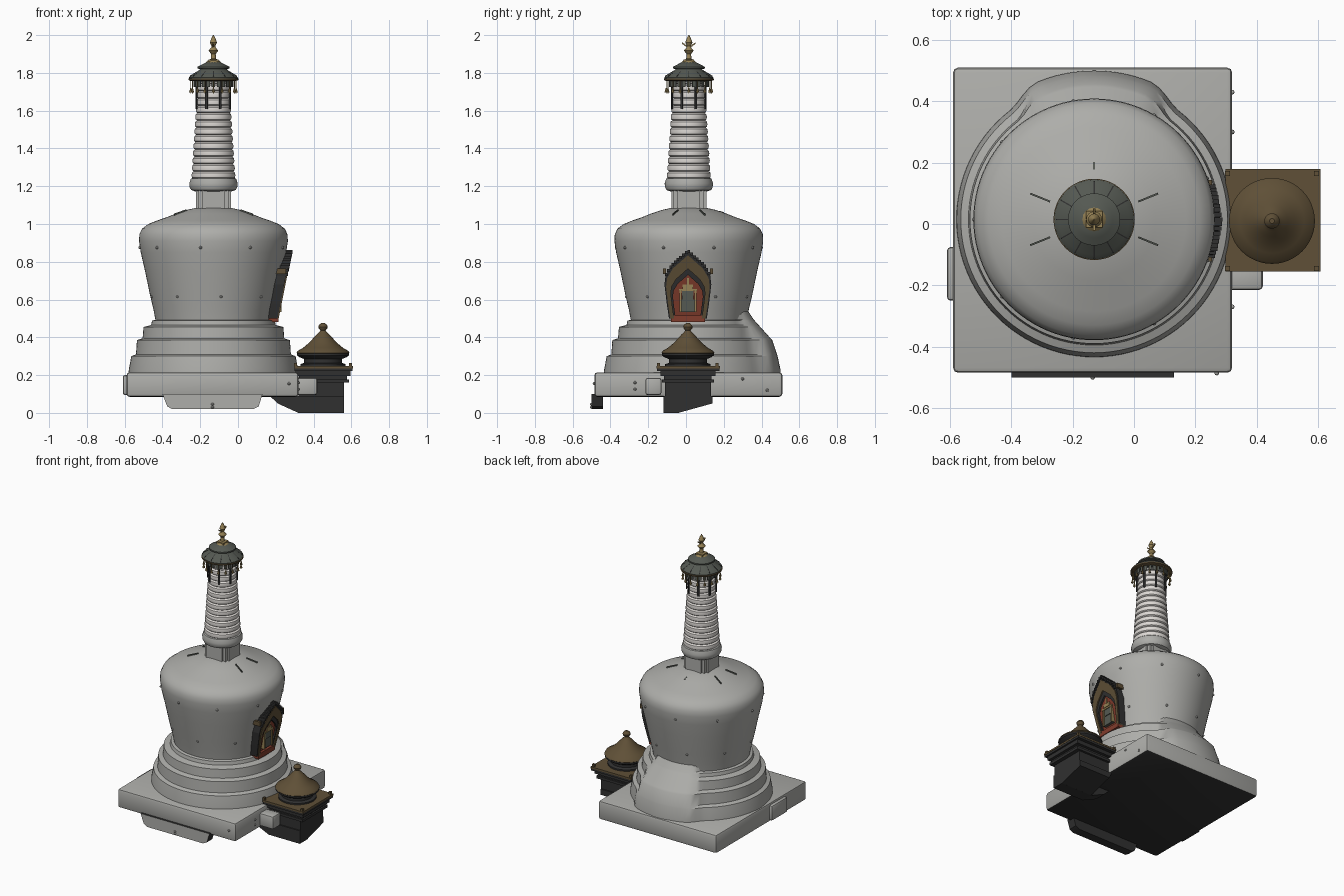
import bpy, bmesh, math
from mathutils import Vector

if "Cube" in bpy.data.objects:
    bpy.data.objects.remove(bpy.data.objects["Cube"])

def mat(name, c):
    m = bpy.data.materials.new(name)
    m.diffuse_color = (*c, 1)
    m.use_nodes = True
    m.node_tree.nodes["Principled BSDF"].inputs["Base Color"].default_value = m.diffuse_color
    return m

STONE = mat("grey plaster", (0.42, 0.42, 0.40))
WHITE = mat("white rings", (0.72, 0.69, 0.66))
SLATE = mat("slate canopy", (0.09, 0.10, 0.085))
GOLD = mat("old gold", (0.30, 0.22, 0.09))
BROWN = mat("brown roof", (0.115, 0.08, 0.038))
DARK = mat("charcoal", (0.03, 0.03, 0.03))
RED = mat("red niche", (0.22, 0.045, 0.025))
CX, CY = -0.13, 0.015      # stupa axis
SX, SY = 0.45, 0.01        # shrine axis

def finish(name, bm, mats, bevel=0, smooth=True, rule=None):
    bmesh.ops.recalc_face_normals(bm, faces=bm.faces)
    bm.normal_update()
    if bevel:
        bmesh.ops.bevel(bm, geom=bm.edges[:], offset=bevel, segments=2, affect='EDGES', profile=0.5)
        bm.normal_update()
    if rule:
        for f in bm.faces:
            f.material_index = rule(f)
    me = bpy.data.meshes.new(name)
    bm.to_mesh(me)
    bm.free()
    ob = bpy.data.objects.new(name, me)
    bpy.context.collection.objects.link(ob)
    for m in (mats if isinstance(mats, list) else [mats]):
        me.materials.append(m)
    if smooth:
        bpy.ops.object.select_all(action='DESELECT')
        ob.select_set(True)
        bpy.context.view_layer.objects.active = ob
        bpy.ops.object.shade_smooth_by_angle(angle=math.radians(32))
    return ob

def lathe(name, prof, mats, n=64, cx=CX, cy=CY, reshape=None, rule=None, phase=0):
    """Spin (radius, z) points round a vertical axis."""
    bm = bmesh.new()
    rings = []
    for r, z in prof:
        ring = []
        for i in range(n):
            a = 2 * math.pi * i / n + phase
            q = reshape(r, z, a) if reshape else r
            ring.append(bm.verts.new((cx + q * math.cos(a), cy + q * math.sin(a), z)))
        rings.append(ring)
    for lo, hi in zip(rings, rings[1:]):
        for i in range(n):
            j = (i + 1) % n
            bm.faces.new((lo[i], lo[j], hi[j], hi[i]))
    bm.faces.new(rings[0])
    bm.faces.new(rings[-1])
    return finish(name, bm, mats, rule=rule)

def add_box(bm, x0, x1, y0, y1, z0, z1):
    v = bmesh.ops.create_cube(bm, size=1)["verts"]
    for p in v:
        p.co = Vector(((x0 + x1) / 2 + p.co.x * (x1 - x0), (y0 + y1) / 2 + p.co.y * (y1 - y0),
                       (z0 + z1) / 2 + p.co.z * (z1 - z0)))
    return v

def boxes(name, dims, mats, bevel=0, rule=None):
    bm = bmesh.new()
    for d in dims:
        add_box(bm, *d)
    return finish(name, bm, mats, bevel, rule=rule)

def prism_xz(bm, pts, y0, y1):
    a = [bm.verts.new((x, y0, z)) for x, z in pts]
    b = [bm.verts.new((x, y1, z)) for x, z in pts]
    bm.faces.new(a)
    bm.faces.new(b)
    for i in range(len(pts)):
        j = (i + 1) % len(pts)
        bm.faces.new((a[i], a[j], b[j], b[i]))

# ---- base slab with dark underside, side pads and front lip
under = lambda f: 1 if f.normal.z < -0.6 else 0
boxes("base_slab", [(-0.59, 0.32, -0.485, 0.51, 0.085, 0.215)], [STONE, DARK], 0.016, under)
boxes("side_pads", [(-0.61, -0.55, -0.25, -0.075, 0.095, 0.2), (0.28, 0.42, -0.215, -0.13, 0.095, 0.185)],
      [STONE, DARK], 0.012, under)
bm = bmesh.new()
prism_xz(bm, [(-0.40, 0.10), (-0.375, 0.035), (-0.35, 0.02), (0.08, 0.02), (0.11, 0.035), (0.13, 0.10)], -0.5, -0.44)
finish("front_lip", bm, [STONE, DARK], rule=lambda f: 0 if f.normal.y < -0.5 else 1)

# ---- round tiers, slumped on the back side
def slump(r, z, a):
    d = abs(math.degrees(math.atan2(math.sin(a - math.pi / 2), math.cos(a - math.pi / 2))))
    w = max(0, min(1, (38 - d) / 16))
    s = 0.485 - max(0, z - 0.25) * 0.30 - max(0, z - 0.38) * 0.6
    if z > 0.55:
        return r
    return r + max(0, s - r) * w * w * (3 - 2 * w)
lathe("tiers", [(0.45, 0.20), (0.448, 0.23), (0.435, 0.30), (0.41, 0.31), (0.405, 0.385), (0.375, 0.395),
                (0.37, 0.455), (0.33, 0.465), (0.325, 0.488), (0.30, 0.495), (0.30, 0.56)],
      STONE, 96, reshape=slump)

# ---- bell body
lathe("bell_body", [(0.305, 0.48), (0.318, 0.55), (0.335, 0.62), (0.362, 0.75), (0.385, 0.85), (0.394, 0.91),
                    (0.392, 0.945), (0.378, 0.975), (0.345, 1.0), (0.30, 1.018), (0.25, 1.035), (0.20, 1.055),
                    (0.14, 1.075), (0.08, 1.088)], STONE, 96)

# ---- neck block, collar, ringed spire
boxes("neck", [(CX - s, CX + s, CY - t, CY + t, 1.06, 1.18) for s, t in ((0.093, 0.06), (0.06, 0.093), (0.08, 0.08))], STONE)
lathe("collar", [(0.09, 1.17), (0.118, 1.18), (0.126, 1.195), (0.128, 1.215), (0.12, 1.24), (0.105, 1.245)], STONE, 48)
prof, N = [], 14
for i in range(N):
    h = 0.54 / N
    R = 0.116 - 0.033 * i / (N - 1)
    z = 1.24 + i * h
    prof += [(R - 0.009, z), (R - 0.002, z + h * 0.15), (R, z + h * 0.45), (R - 0.002, z + h * 0.8), (R - 0.009, z + h * 0.98)]
lathe("ringed_spire", prof, WHITE, 48)

# ---- canopy, its seams, bells and ribbons
lathe("canopy", [(0.08, 1.755), (0.125, 1.76), (0.13, 1.775), (0.115, 1.79), (0.075, 1.815), (0.07, 1.82),
                 (0.085, 1.823), (0.085, 1.832), (0.06, 1.845), (0.035, 1.858)], SLATE, 48)
lathe("canopy_rim", [(0.122, 1.758), (0.1325, 1.762), (0.1325, 1.769), (0.122, 1.773)], BROWN, 48)

def ring_of(name, count, r, maker, m, phase=0):
    bm = bmesh.new()
    for i in range(count):
        a = 2 * math.pi * i / count + phase
        old = set(bm.verts)
        maker(bm)
        for v in bm.verts:
            if v not in old:
                x, y = v.co.x + r, v.co.y
                v.co.x = CX + x * math.cos(a) - y * math.sin(a)
                v.co.y = CY + x * math.sin(a) + y * math.cos(a)
    return finish(name, bm, m)

def bell(bm):
    for v in bmesh.ops.create_cone(bm, cap_ends=True, segments=8, radius1=0.009, radius2=0.003, depth=0.022)["verts"]:
        v.co.z += 1.708
    add_box(bm, -0.002, 0.002, -0.002, 0.002, 1.69, 1.765)

def seam(bm):
    for v in add_box(bm, -0.022, 0.022, -0.002, 0.002, 1.788, 1.798):
        v.co.z -= v.co.x * 0.60
ring_of("bells", 16, 0.120, bell, GOLD)
ring_of("ribbons", 8, 0.096, lambda b: add_box(b, -0.003, 0.003, -0.006, 0.006, 1.61, 1.77), DARK, math.pi / 8)
ring_of("canopy_seams", 12, 0.103, seam, DARK)
ring_of("ribbon_band", 24, 0.104, lambda b: add_box(b, -0.002, 0.002, -0.009, 0.009, 1.725, 1.76), SLATE)

# ---- gold finial
lathe("finial", [(0.04, 1.855), (0.03, 1.865), (0.014, 1.875), (0.012, 1.90), (0.026, 1.918), (0.012, 1.934),
                 (0.01, 1.942), (0.019, 1.96), (0.012, 1.98), (0.002, 2.0)], GOLD, 16)
boxes("finial_plate", [(CX - 0.027, CX + 0.027, CY - 0.027, CY + 0.027, 1.855, 1.872)], GOLD)
bm = bmesh.new()
for s in (-1, 1):
    for v in add_box(bm, CX - 0.004, CX + 0.004, CY - 0.02, CY + 0.02, 1.925, 1.934):
        v.co.y += s * 0.016
        v.co.z += max(0, s * (v.co.y - CY) - 0.02) * 1.8
finish("finial_arms", bm, GOLD)

# ---- dark marks on the shoulder, studs on body and base
bm = bmesh.new()
for ang, r in ((22, 0.19), (158, 0.19), (202, 0.19), (338, 0.19), (90, 0.175)):
    a, w = math.radians(ang), 0.035 if ang != 90 else 0.012
    for v in add_box(bm, -w, w, -0.003, 0.003, 1.054, 1.066):
        v.co.z -= v.co.x * 0.33
        x, y = v.co.x + r, v.co.y
        v.co.x, v.co.y = CX + x * math.cos(a) - y * math.sin(a), CY + x * math.sin(a) + y * math.cos(a)
finish("shoulder_marks", bm, SLATE)
bm = bmesh.new()
spots = [(CX + 0.39 * math.cos(t), CY + 0.39 * math.sin(t), 0.875) for t in (math.radians(20 + 40 * k) for k in range(9))]
spots += [(CX + 0.333 * math.cos(t), CY + 0.333 * math.sin(t), 0.615) for t in (math.radians(25 + 42 * k) for k in range(8))]
spots += [(0.27, -0.486, 0.155), (0.32, -0.27, 0.125), (0.32, -0.27, 0.16), (0.32, 0.43, 0.12), (0.32, 0.3, 0.18),
          (-0.135, -0.5, 0.045), (-0.135, -0.5, 0.03)]
for p in spots:
    for v in bmesh.ops.create_uvsphere(bm, u_segments=8, v_segments=6, radius=0.008)["verts"]:
        v.co += Vector(p)
finish("studs", bm, STONE)

# ---- niche: nested arches leaning with the body
HALF = [(0.10, 0.50), (0.112, 0.58), (0.124, 0.68), (0.118, 0.73), (0.085, 0.785), (0.045, 0.82), (0.0, 0.86)]
lean = lambda z: 0.185 + (z - 0.49) * 0.20

def arch(s):
    pts = HALF + [(-y, z) for y, z in HALF[-2::-1]]
    return [(SY + y * s, 0.50 + (z - 0.50) * s) for y, z in pts]

def arch_ring(name, s0, s1, back, front, m):
    """Frame between two arch scales; s1 = 0 gives a full plate."""
    bm = bmesh.new()
    put = lambda s, d: [bm.verts.new((lean(z) + d, y, z)) for y, z in arch(s)]
    of, ob = put(s0, front), put(s0, back)
    n = len(of)
    if s1:
        inf, inb = put(s1, front), put(s1, back)
    for i in range(n if not s1 else n - 1):
        j = (i + 1) % n
        bm.faces.new((of[i], of[j], ob[j], ob[i]))
        if s1:
            bm.faces.new((of[i], of[j], inf[j], inf[i]))
            bm.faces.new((inf[i], inf[j], inb[j], inb[i]))
            bm.faces.new((ob[i], ob[j], inb[j], inb[i]))
    if not s1:
        bm.faces.new(of)
        bm.faces.new(ob)
    return finish(name, bm, m, smooth=False)

arch_ring("niche_outer_frame", 1.0, 0.90, -0.05, 0.022, DARK)
arch_ring("niche_brown_frame", 0.93, 0.73, -0.04, 0.028, BROWN)
arch_ring("niche_inner_frame", 0.76, 0.64, -0.04, 0.02, DARK)
arch_ring("niche_back", 0.68, 0, -0.04, 0.008, RED)
bm = bmesh.new()
top = [p for p in arch(1.0) if p[1] > 0.7]
for (ya, za), (yb, zb) in zip(top, top[1:]):
    for t in (0.2, 0.55, 0.9):
        y, z = ya + (yb - ya) * t, za + (zb - za) * t
        add_box(bm, lean(z) - 0.03, lean(z) + 0.03, y - 0.007, y + 0.007, z - 0.01, z + 0.006)
finish("niche_hood_teeth", bm, DARK)
boxes("niche_sill", [(0.14, 0.215, SY - 0.09, SY + 0.09, 0.48, 0.515)], RED)
boxes("niche_altar", [(0.17, 0.222, SY - 0.042, SY + 0.042, 0.535, 0.60), (0.18, 0.227, SY - 0.03, SY + 0.03, 0.60, 0.645)], SLATE)
boxes("altar_gold", [(0.18, 0.232, SY - 0.047, SY + 0.047, 0.645, 0.656), (0.19, 0.236, SY - 0.028, SY + 0.028, 0.656, 0.68),
                     (0.20, 0.238, SY - 0.006, SY + 0.006, 0.68, 0.715)]
      + [(0.18, 0.23, SY + s - 0.005, SY + s + 0.005, 0.535, 0.645) for s in (-0.04, 0.04)], GOLD)
boxes("niche_hooks", [(0.2, 0.255, SY + s - 0.008, SY + s + 0.008, 0.735, 0.765) for s in (-0.125, 0.125)], BROWN)

# ---- small shrine: broken foot, stepped body, roof slab
bm = bmesh.new()
prism_xz(bm, [(0.17, 0.088), (0.21, 0.05), (0.32, 0.0), (0.56, 0.0), (0.56, 0.09)], -0.12, -0.04)
prism_xz(bm, [(0.30, 0.09), (0.32, 0.0), (0.56, 0.0), (0.56, 0.09)], -0.041, 0.14)
for v in bm.verts:
    if v.co.y > 0.1:
        v.co.z = max(v.co.z, 0.05)
finish("shrine_foot", bm, DARK, smooth=False)

def square(h, z0, z1):
    return (SX - h, SX + h, SY - h, SY + h, z0, z1)
boxes("shrine_body", [(0.32, 0.56, -0.112, 0.132, 0.085, 0.17), square(0.137, 0.16, 0.178), square(0.126, 0.17, 0.20),
                      square(0.146, 0.195, 0.225)], DARK)
boxes("shrine_slab", [(0.30, 0.607, -0.153, 0.178, 0.222, 0.245)], [DARK, BROWN], rule=lambda f: 1 if f.normal.z > 0.5 else 0)
boxes("shrine_slab_edge", [(0.298, 0.609, -0.155, 0.18, 0.236, 0.248)]
      + [(SX + a * 0.145 - 0.008, SX + a * 0.145 + 0.008, SY + b * 0.155 - 0.008, SY + b * 0.155 + 0.008, 0.245, 0.265)
         for a in (-1, 1) for b in (-1, 1)], BROWN)
# round drum and curved roof
lathe("shrine_drum", [(0.12, 0.24), (0.12, 0.258), (0.10, 0.265), (0.10, 0.285), (0.125, 0.295), (0.138, 0.305), (0.138, 0.316), (0.12, 0.32)],
      DARK, 48, SX, SY)
lathe("shrine_roof", [(0.135, 0.312), (0.14, 0.318), (0.134, 0.328), (0.105, 0.345), (0.075, 0.37), (0.052, 0.395), (0.034, 0.415), (0.018, 0.43),
                      (0.014, 0.437), (0.023, 0.447), (0.025, 0.456), (0.02, 0.467), (0.008, 0.476)], BROWN, 48, SX, SY)
